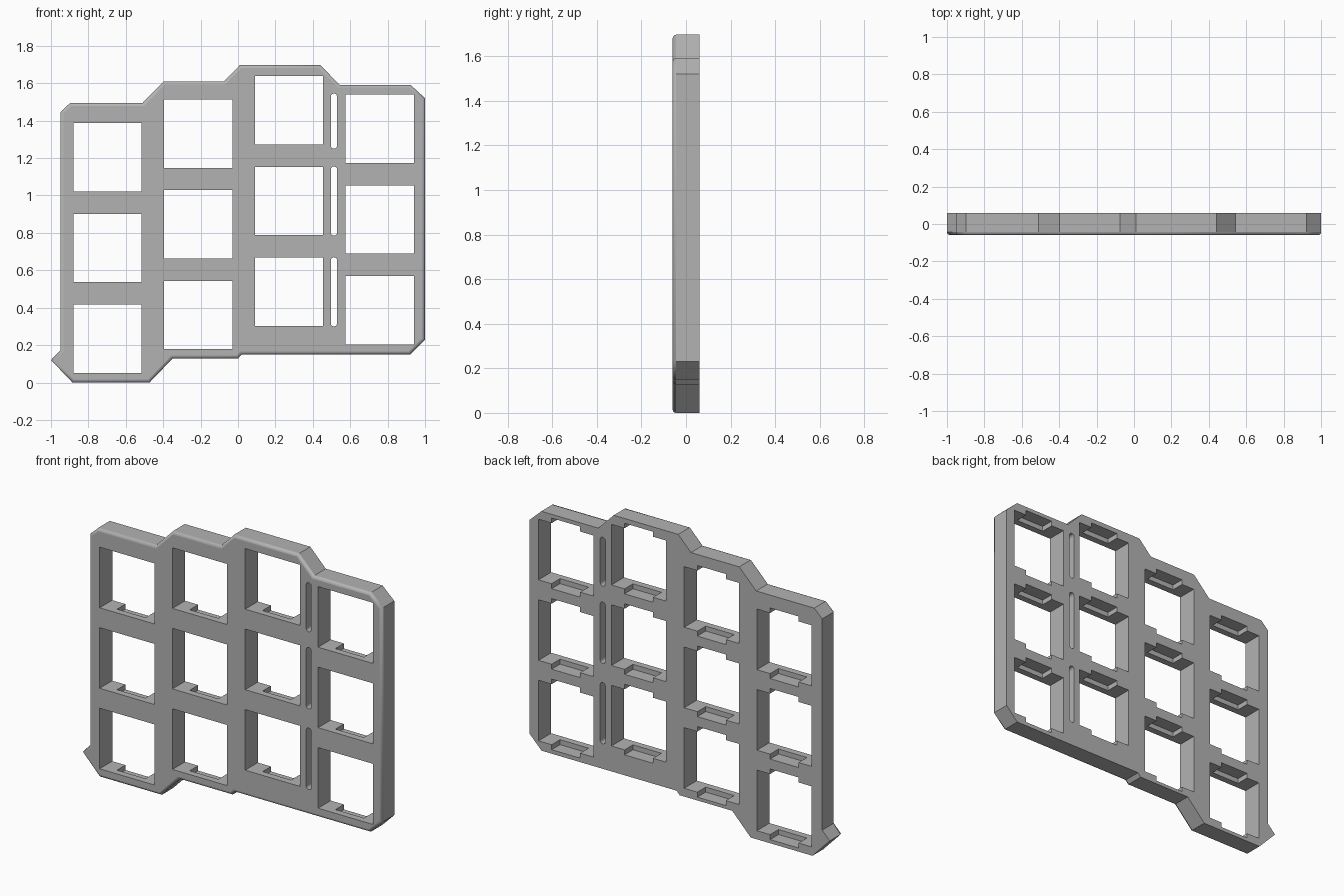
import bpy, bmesh, math

if "Cube" in bpy.data.objects:
    bpy.data.objects.remove(bpy.data.objects["Cube"])

Y_FRONT, Y_BACK = -0.06, 0.06
WIN, PITCH = 0.365, 0.485              # window size and vertical spacing
CLIP_W, CLIP_D, CLIP_Y = 0.19, 0.03, -0.02

grey = bpy.data.materials.new("mid grey")
grey.diffuse_color = (0.45, 0.45, 0.45, 1)
grey.use_nodes = True
grey.node_tree.nodes["Principled BSDF"].inputs["Base Color"].default_value = grey.diffuse_color


def finish(bm, name):
    bmesh.ops.recalc_face_normals(bm, faces=bm.faces)
    me = bpy.data.meshes.new(name)
    bm.to_mesh(me)
    bm.free()
    me.materials.append(grey)
    ob = bpy.data.objects.new(name, me)
    bpy.context.collection.objects.link(ob)
    return ob


def prism(bm, outline, y0, y1):
    """Extrude an x-z outline from y0 to y1; returns the face at y0."""
    a = [bm.verts.new((x, y0, z)) for x, z in outline]
    b = [bm.verts.new((x, y1, z)) for x, z in outline]
    front = bm.faces.new(a)
    bm.faces.new(b[::-1])
    for i in range(len(a)):
        j = (i + 1) % len(a)
        bm.faces.new((a[j], a[i], b[i], b[j]))
    return front


def rect(x0, x1, z0, z1):
    return [(x0, z0), (x1, z0), (x1, z1), (x0, z1)]


# stepped plate with a rounded front rim
outline = [(-0.95, 1.445), (-0.897, 1.495), (-0.51, 1.495), (-0.397, 1.61),
           (-0.075, 1.61), (0.01, 1.697), (0.44, 1.697), (0.543, 1.592),
           (0.922, 1.592), (1.0, 1.52), (1.0, 0.23), (0.92, 0.15),
           (0.02, 0.15), (0.0, 0.128), (-0.35, 0.128), (-0.473, 0.0),
           (-0.885, 0.0), (-1.0, 0.12), (-0.95, 0.172)]
bm = bmesh.new()
front = prism(bm, outline, Y_FRONT, Y_BACK)
bmesh.ops.recalc_face_normals(bm, faces=bm.faces)
rim = bmesh.ops.bevel(bm, geom=list(front.edges), offset=0.016, segments=3,
                      profile=0.5, affect='EDGES')
for f in rim["faces"]:
    f.smooth = abs(f.normal.y) < 0.99
plate = finish(bm, "plate")

# cutters: square windows, rear clip notches and rounded slots
windows, notches = bmesh.new(), bmesh.new()
for x0, z0 in ((-0.88, 0.052), (-0.395, 0.178), (0.09, 0.303), (0.576, 0.204)):
    for row in range(3):
        z = z0 + row * PITCH
        prism(windows, rect(x0, x0 + WIN, z, z + WIN), -0.2, 0.2)
        c = x0 + WIN / 2
        prism(notches, rect(c - CLIP_W / 2, c + CLIP_W / 2,
                            z - CLIP_D, z + WIN + CLIP_D), CLIP_Y, 0.2)
R, SX = 0.017, 0.513
for z0, z1 in ((0.30, 0.67), (0.785, 1.155), (1.25, 1.545)):
    arc = [math.pi * i / 8 for i in range(9)]
    slot = [(SX + R * math.cos(t), z1 - R + R * math.sin(t)) for t in arc]
    slot += [(SX - R * math.cos(t), z0 + R - R * math.sin(t)) for t in arc]
    prism(windows, slot, -0.2, 0.2)

for bm, name in ((windows, "window_cutter"), (notches, "notch_cutter")):
    cutter = finish(bm, name)
    mod = plate.modifiers.new(name, 'BOOLEAN')
    mod.operation, mod.solver, mod.object = 'DIFFERENCE', 'EXACT', cutter
    cutter.hide_render = True

# bake the cuts, then drop the cutters
bpy.context.view_layer.update()
deps = bpy.context.evaluated_depsgraph_get()
cut = bpy.data.meshes.new_from_object(plate.evaluated_get(deps))
plate.modifiers.clear()
plate.data = cut
for name in ("window_cutter", "notch_cutter"):
    bpy.data.objects.remove(bpy.data.objects[name])
